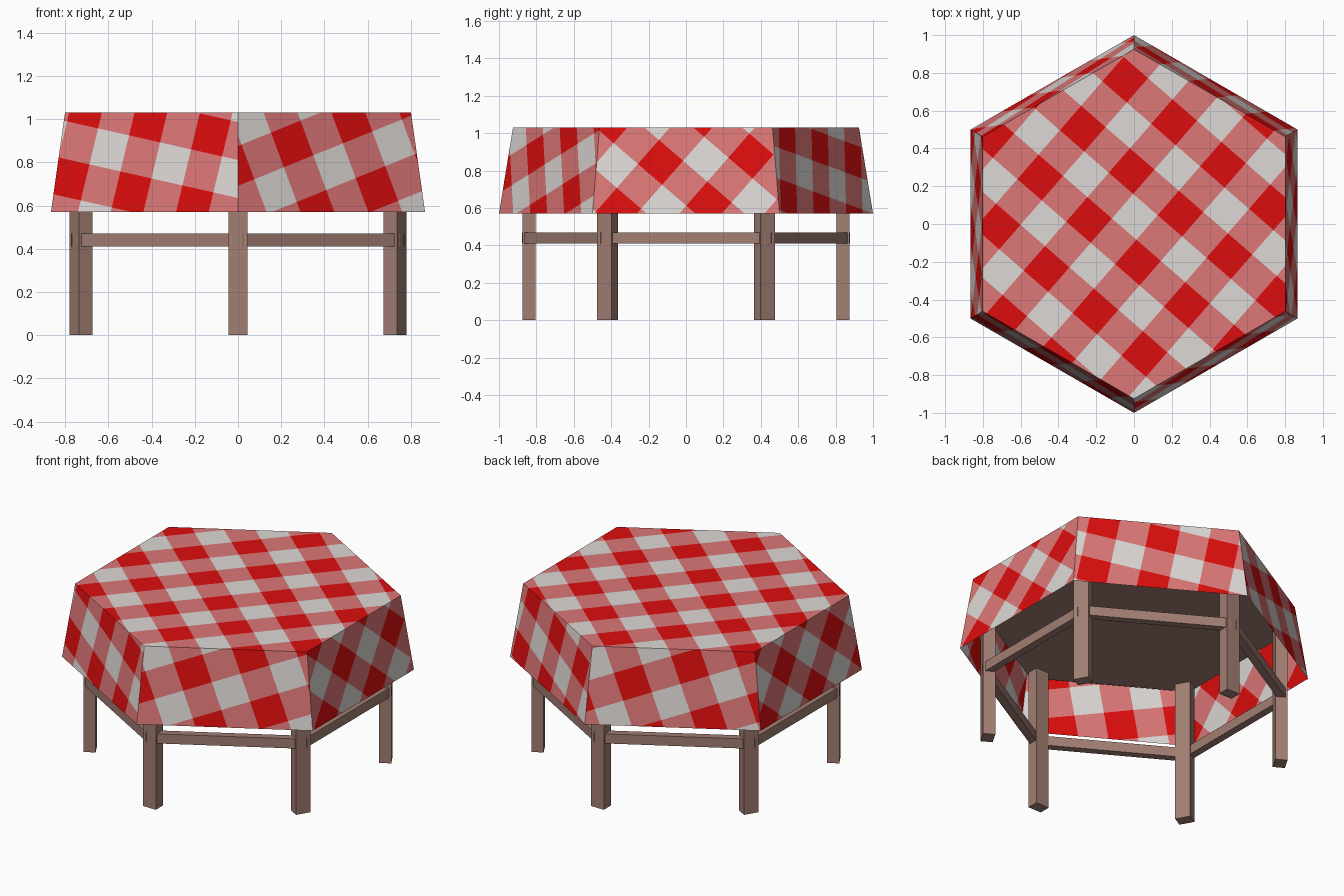
import bpy, bmesh, math
from mathutils import Vector, Matrix

if "Cube" in bpy.data.objects:
    bpy.data.objects.remove(bpy.data.objects["Cube"])


def material(name, rgb):
    m = bpy.data.materials.new(name)
    m.diffuse_color = (*rgb, 1)
    m.use_nodes = True
    m.node_tree.nodes["Principled BSDF"].inputs["Base Color"].default_value = m.diffuse_color
    return m


RED = material("red check", (0.72, 0.004, 0.004))
PINK = material("pink check", (0.72, 0.185, 0.185))
WHITE = material("white check", (0.72, 0.69, 0.67))
WOOD = material("brown wood", (0.36, 0.21, 0.17))


def make_object(name, bm, mats):
    me = bpy.data.meshes.new(name)
    bm.to_mesh(me)
    bm.free()
    for m in mats:
        me.materials.append(m)
    ob = bpy.data.objects.new(name, me)
    bpy.context.collection.objects.link(ob)
    return ob


def box(name, size, loc, angle):
    bm = bmesh.new()
    bmesh.ops.create_cube(bm, size=1, matrix=Matrix.Diagonal((*size, 1)))
    ob = make_object(name, bm, [WOOD])
    ob.location = loc
    ob.rotation_euler.z = angle
    return ob


def polar(r, deg):
    return Vector((r * math.cos(math.radians(deg)), r * math.sin(math.radians(deg)), 0))


# Tablecloth: a flat hexagon with six flaps, cut along the check lines, then folded
R_TOP, R_HEM, Z_TOP, Z_HEM = 0.925, 1.0, 1.03, 0.57
APO = R_TOP * math.cos(math.pi / 6)
FLARE = (R_HEM - R_TOP) * math.cos(math.pi / 6)
DROP = Z_TOP - Z_HEM
SLOPE = math.hypot(FLARE, DROP)
normals = [polar(1, 60 * i) for i in range(6)]

bm = bmesh.new()
corners = [bm.verts.new(polar(R_TOP, 60 * i - 30)) for i in range(6)]
bm.faces.new(corners)
for i, n in enumerate(normals):
    t = Vector((-n.y, n.x, 0))
    lo = bm.verts.new(n * (APO + SLOPE) - t * R_HEM / 2)
    hi = bm.verts.new(n * (APO + SLOPE) + t * R_HEM / 2)
    bm.faces.new((corners[i], lo, hi, corners[(i + 1) % 6]))

PERIOD = 0.343
origin = Vector((0.021, -0.204, 0))
axes = [polar(1, 49), polar(1, -41)]
for ax in axes:
    for k in range(-10, 11):
        bmesh.ops.bisect_plane(
            bm, geom=bm.verts[:] + bm.edges[:] + bm.faces[:], dist=1e-5,
            plane_co=origin + ax * (PERIOD / 4 + k * PERIOD / 2), plane_no=ax)

# Both stripes red gives red, one gives pink, none gives white
for f in bm.faces:
    c = f.calc_center_median() - origin
    stripes = sum(round(c.dot(ax) / (PERIOD / 2)) % 2 == 0 for ax in axes)
    f.material_index = 2 - stripes

# Fold the flaps down
for v in bm.verts:
    n = max(normals, key=lambda q: v.co.dot(q))
    d = max(0, v.co.dot(n) - APO)
    v.co += n * (d * FLARE / SLOPE - d)
    v.co.z = Z_TOP - d * DROP / SLOPE
make_object("tablecloth", bm, [RED, PINK, WHITE])

# Wooden table top under the cloth
Z_UNDER = 0.88
bm = bmesh.new()
bmesh.ops.create_cone(bm, cap_ends=True, segments=6, radius1=0.915, radius2=0.915,
                      depth=1.02 - Z_UNDER)
xs = max(v.co.x for v in bm.verts)
if xs > 0.9:  # keep corners pointing along y
    bmesh.ops.rotate(bm, verts=bm.verts[:], matrix=Matrix.Rotation(math.pi / 6, 3, 'Z'))
top = make_object("table_top", bm, [WOOD])
top.location.z = (1.02 + Z_UNDER) / 2

# Six legs at the corners and six rails between them
for i in range(6):
    a = 60 * i + 30
    leg = polar(0.84, a)
    leg.z = 0.45
    box(f"leg_{i + 1}", (0.07, 0.09, 0.90), leg, math.radians(a))
    rail = polar(0.747, a + 30)
    rail.z = 0.44
    box(f"rail_{i + 1}", (0.046, 0.84, 0.06), rail, math.radians(a + 30))
